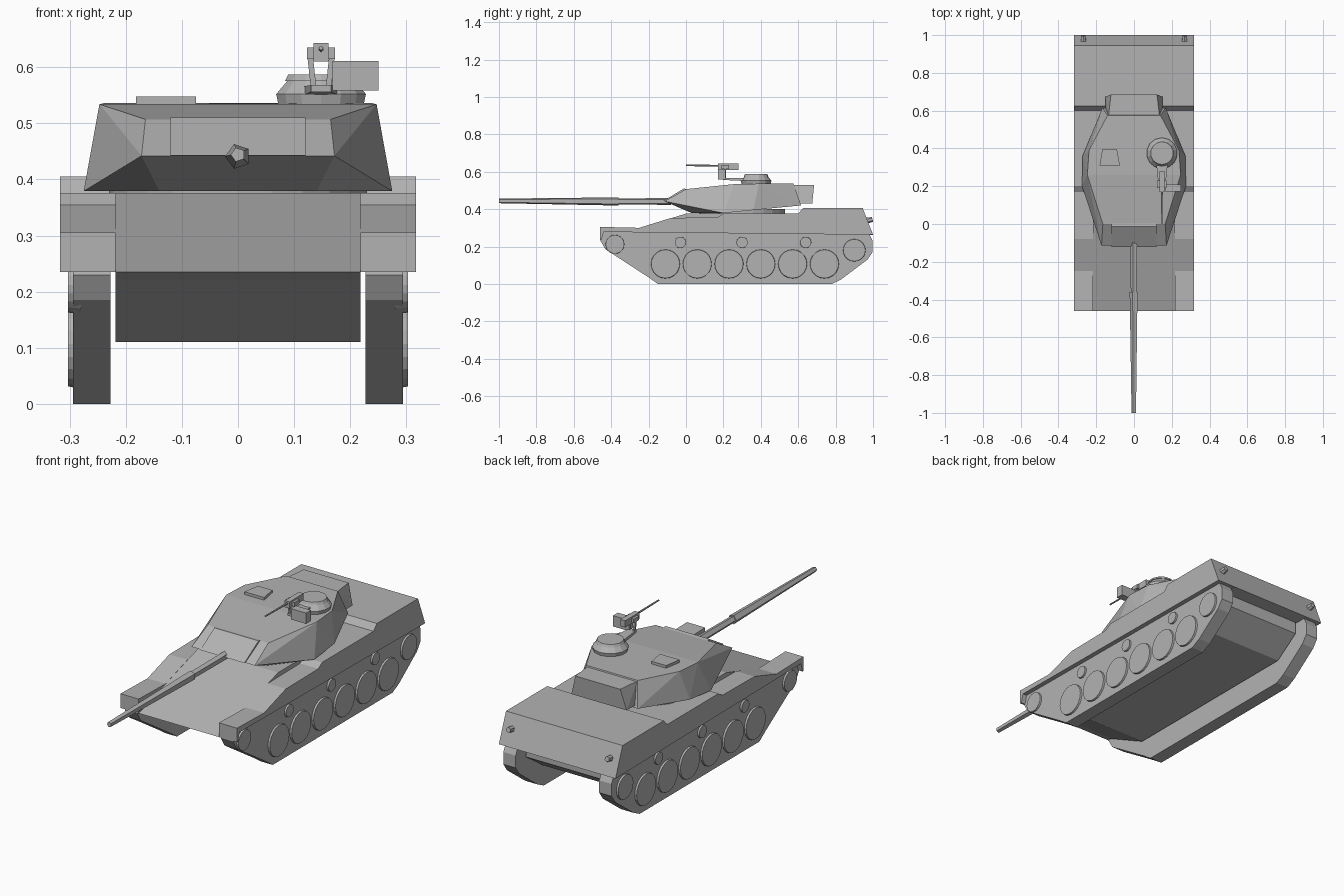
import bpy, bmesh
from math import pi
from mathutils import Vector, Matrix

cube = bpy.data.objects.get("Cube")
if cube:
    bpy.data.objects.remove(cube, do_unlink=True)

GREY = (0.45, 0.45, 0.45, 1)
grey = bpy.data.materials.new("armour grey")
grey.use_nodes = True
grey.diffuse_color = GREY
grey.node_tree.nodes["Principled BSDF"].inputs["Base Color"].default_value = GREY


def finish(name, bm):
    bmesh.ops.recalc_face_normals(bm, faces=bm.faces[:])
    mesh = bpy.data.meshes.new(name)
    bm.to_mesh(mesh)
    bm.free()
    mesh.materials.append(grey)
    obj = bpy.data.objects.new(name, mesh)
    bpy.context.collection.objects.link(obj)
    return obj


def prism(name, profile, x0, x1):
    """Side profile of (y, z) points extruded across x."""
    bm = bmesh.new()
    face = bm.faces.new([bm.verts.new((x0, y, z)) for y, z in profile])
    ext = bmesh.ops.extrude_face_region(bm, geom=[face])
    moved = [g for g in ext["geom"] if isinstance(g, bmesh.types.BMVert)]
    bmesh.ops.translate(bm, verts=moved, vec=(x1 - x0, 0, 0))
    return finish(name, bm)


def hull(name, points, mirror=False):
    """Convex faceted block around the points."""
    if mirror:
        points = points + [(-x, y, z) for x, y, z in points]
    bm = bmesh.new()
    for p in points:
        bm.verts.new(p)
    bmesh.ops.convex_hull(bm, input=bm.verts[:])
    bmesh.ops.dissolve_limit(bm, angle_limit=0.03, verts=bm.verts[:], edges=bm.edges[:])
    return finish(name, bm)


def box(name, x, y, z):
    return hull(name, [(a, b, c) for a in x for b in y for c in z])


def rod(name, start, end, r0, r1, sides, turn=0):
    """Tapered bar or disc between two points."""
    a, b = Vector(start), Vector(end)
    rot = (b - a).to_track_quat("Z", "Y").to_matrix().to_4x4()
    bm = bmesh.new()
    bmesh.ops.create_cone(bm, cap_ends=True, segments=sides, radius1=r0, radius2=r1,
                          depth=(b - a).length,
                          matrix=Matrix.Translation((a + b) / 2) @ rot @ Matrix.Rotation(turn, 4, "Z"))
    return finish(name, bm)


# Hull
prism("hull_body", [(-0.46, 0.235), (0, 0.376), (0.6, 0.376), (0.625, 0.405), (0.945, 0.405),
                    (1, 0.263), (0.93, 0.26), (0.93, 0.2), (0.8, 0.11), (-0.2, 0.11),
                    (-0.42, 0.222)], -0.218, 0.218)
FENDER = [(-0.46, 0.235), (-0.46, 0.305), (-0.25, 0.3), (-0.08, 0.353), (0.17, 0.356),
          (0.2, 0.376), (0.6, 0.376), (0.625, 0.405), (0.945, 0.405), (1, 0.263),
          (-0.44, 0.278), (-0.452, 0.235)]
TRACK = [(-0.445, 0.28), (-0.457, 0.23), (-0.43, 0.185), (-0.2, 0.035), (-0.15, 0),
         (0.78, 0), (0.83, 0.025), (0.97, 0.13), (0.998, 0.17), (0.998, 0.23), (0.98, 0.266)]

# Wheels as (y, z, radius)
WHEELS = [(-0.11 + 0.17 * i, 0.107, 0.08) for i in range(6)]
WHEELS += [(-0.38, 0.212, 0.052), (0.9, 0.18, 0.062)]
WHEELS += [(y, 0.222, 0.031) for y in (-0.03, 0.3, 0.64)]

for s, side in ((1, "left"), (-1, "right")):
    prism(f"{side}_fender", FENDER, s * 0.218, s * 0.317)
    prism(f"{side}_track", TRACK, s * 0.227, s * 0.294)
    for i, (y, z, r) in enumerate(WHEELS):
        rod(f"{side}_wheel_{i + 1}", (s * 0.28, y, z), (s * 0.303, y, z), r, r * 0.95, 20)
    rod(f"{side}_tail_light", (s * 0.268, 0.95, 0.335), (s * 0.268, 0.997, 0.345), 0.017, 0.013, 6)

# Turret
rod("turret_ring", (0, 0.3, 0.36), (0, 0.3, 0.4), 0.23, 0.23, 24)
hull("turret", [(0.172, -0.115, 0.442), (0.14, 0.03, 0.379), (0.275, 0.2, 0.379),
                (0.272, 0.36, 0.395), (0.168, 0.615, 0.42), (0.165, 0, 0.507),
                (0.247, 0.26, 0.534), (0.238, 0.39, 0.536), (0.14, 0.575, 0.536)], True)
hull("turret_bustle", [(0.15, 0.57, 0.43), (0.15, 0.675, 0.43),
                       (0.135, 0.57, 0.53), (0.122, 0.685, 0.53)], True)
hull("gun_mantlet", [(0.12, -0.122, 0.443), (0.12, -0.1, 0.44),
                     (0.12, -0.012, 0.51), (0.12, 0.005, 0.507)], True)
hull("loader_hatch", [(x, y, z) for z in (0.515, 0.548) for x, y in
                      ((-0.182, 0.31), (-0.075, 0.31), (-0.168, 0.395), (-0.09, 0.395))])

# Main gun
rod("gun_sleeve", (0, -0.08, 0.441), (0, -0.37, 0.441), 0.019, 0.017, 5, pi / 2)
rod("gun_barrel", (0, -0.36, 0.441), (0, -1, 0.444), 0.023, 0.013, 5, pi / 2)

# Commander cupola
CX, CY = 0.148, 0.375
for i, (z0, z1, r0, r1) in enumerate([(0.52, 0.552, 0.075, 0.082), (0.552, 0.575, 0.082, 0.062),
                                      (0.575, 0.587, 0.066, 0.06)]):
    rod(f"cupola_tier_{i + 1}", (CX, CY, z0), (CX, CY, z1), r0, r1, 14)

# Roof machine gun on a forked stand
hull("gun_arm", [(CX + s * w, y, z) for s in (-1, 1) for w, y, z in
                 ((0.018, 0.2, 0.556), (0.018, 0.2, 0.568), (0.03, 0.32, 0.55), (0.03, 0.32, 0.566))])
for s, side in ((1, "left"), (-1, "right")):
    rod(f"{side}_gun_fork", (CX + s * 0.013, 0.21, 0.56), (CX + s * 0.02, 0.21, 0.625), 0.007, 0.007, 4, pi / 4)
box("machine_gun_body", (CX - 0.013, CX + 0.013), (0.17, 0.28), (0.61, 0.643))
box("machine_gun_trunnion", (CX - 0.025, CX + 0.025), (0.19, 0.23), (0.615, 0.635))
rod("machine_gun_barrel", (CX, 0.18, 0.632), (CX, 0, 0.634), 0.005, 0.004, 6)
box("ammo_box", (0.168, 0.25), (0.172, 0.21), (0.558, 0.611))
